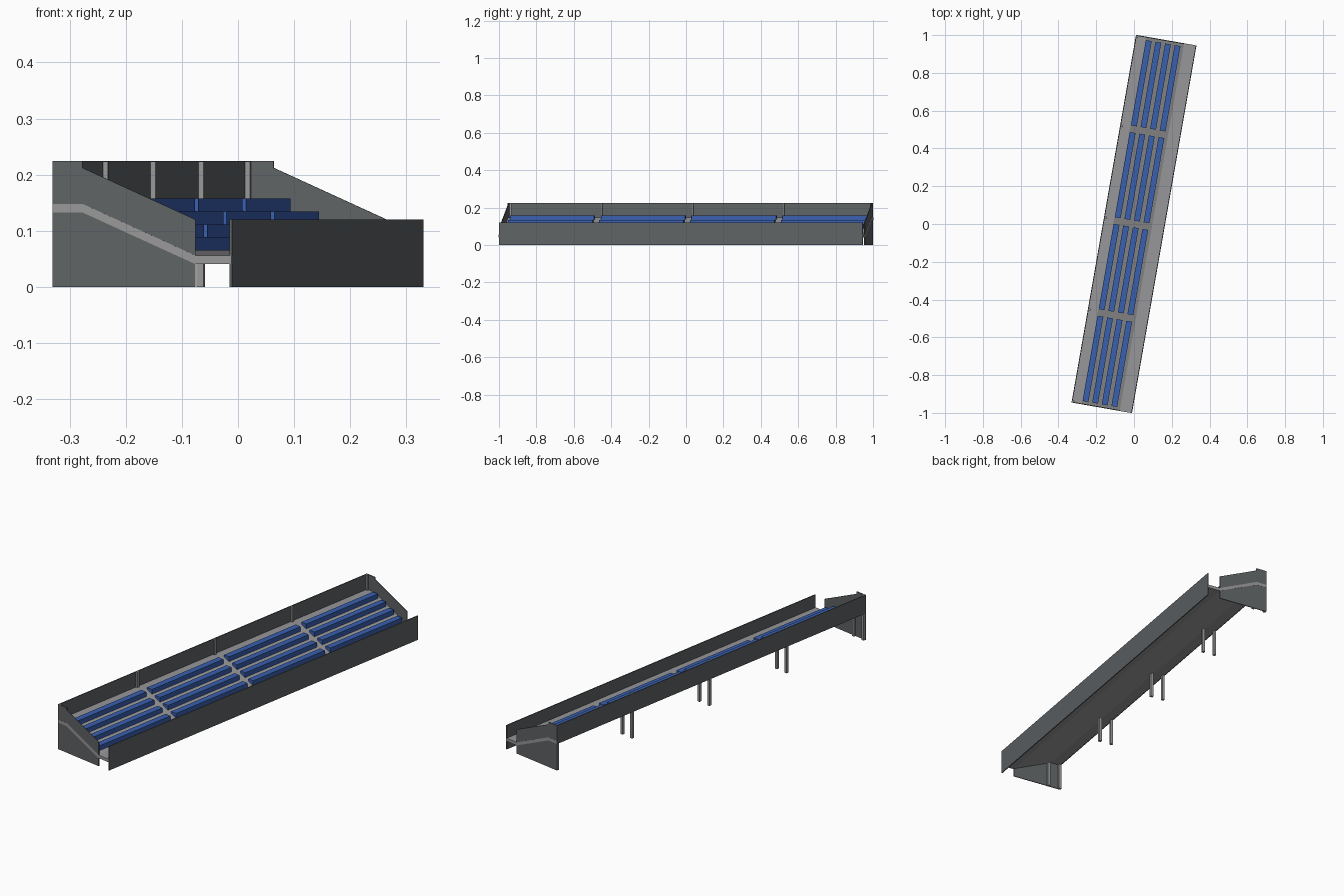
import bpy
import bmesh
from math import radians
from mathutils import Matrix

if "Cube" in bpy.data.objects:
    bpy.data.objects.remove(bpy.data.objects["Cube"])

TURN = Matrix.Rotation(radians(-9.95), 4, 'Z')   # the whole stand is turned on plan
HALF_W, HALF_L, WALL, POST = 0.162, 0.9875, 0.004, 0.013


def material(name, rgb):
    mat = bpy.data.materials.new(name)
    mat.use_nodes = True
    mat.diffuse_color = (*rgb, 1)
    bsdf = mat.node_tree.nodes["Principled BSDF"]
    bsdf.inputs["Base Color"].default_value = (*rgb, 1)
    return mat


wall_grey = material("wall dark grey", (0.115, 0.125, 0.13))
concrete = material("concrete light grey", (0.31, 0.31, 0.32))
seat_blue = material("seat blue", (0.04, 0.115, 0.43))


def prism(name, profile, y0, y1, mat):
    """Extrude an (x, z) outline along y."""
    bm = bmesh.new()
    face = bm.faces.new([bm.verts.new((x, y0, z)) for x, z in profile])
    out = bmesh.ops.extrude_face_region(bm, geom=[face])
    verts = [g for g in out["geom"] if isinstance(g, bmesh.types.BMVert)]
    bmesh.ops.translate(bm, verts=verts, vec=(0, y1 - y0, 0))
    bmesh.ops.recalc_face_normals(bm, faces=bm.faces)
    mesh = bpy.data.meshes.new(name)
    bm.to_mesh(mesh)
    bm.free()
    mesh.materials.append(mat)
    obj = bpy.data.objects.new(name, mesh)
    obj.matrix_world = TURN
    bpy.context.collection.objects.link(obj)
    return obj


def box(name, x0, x1, y0, y1, z0, z1, mat):
    return prism(name, [(x0, z0), (x1, z0), (x1, z1), (x0, z1)], y0, y1, mat)


# Sloping floor slab, its edge just proud of the end walls
top = [(-HALF_W, 0.148), (-0.108, 0.148), (0.096, 0.056), (HALF_W, 0.056)]
under = [(x, z - 0.0155) for x, z in reversed(top)]
prism("floor_slab", top + under, -HALF_L - 0.0006, HALF_L + 0.0006, concrete)

# Long walls
box("front_wall", HALF_W - WALL, HALF_W + 0.0005, -HALF_L, HALF_L, 0, 0.12, wall_grey)
box("back_wall", -HALF_W - 0.0005, -HALF_W + WALL, -HALF_L, HALF_L, 0.132, 0.224, wall_grey)

# End walls with sloping tops
end_outline = [(-HALF_W, 0), (0.096, 0), (0.096, 0.12), (-0.108, 0.212),
               (-0.108, 0.224), (-HALF_W, 0.224)]
prism("front_end_wall", end_outline, -HALF_L, -HALF_L + WALL, wall_grey)
prism("back_end_wall", end_outline, HALF_L - WALL, HALF_L, wall_grey)

# Paired posts at each bay line
for i in range(5):
    y = min(-HALF_L + i * HALF_L / 2, HALF_L - POST)
    y += 0.0005 if i == 0 else -0.0005 if i == 4 else 0
    box(f"back_post_{i + 1}", -HALF_W, -HALF_W + POST, y, y + POST, 0, 0.2235, concrete)
    box(f"inner_post_{i + 1}", -0.1, -0.1 + POST, y, y + POST, 0, 0.135, concrete)

# Four rows of benches in four bays
for row in range(4):
    x = -0.0905 + row * 0.0515
    z = 0.157 - row * 0.0228
    for bay in range(4):
        y = (bay - 1.5) * HALF_L / 2
        box(f"bench_row{row + 1}_bay{bay + 1}", x - 0.0155, x + 0.0155,
            y - 0.229, y + 0.229, z - 0.0235, z, seat_blue)
